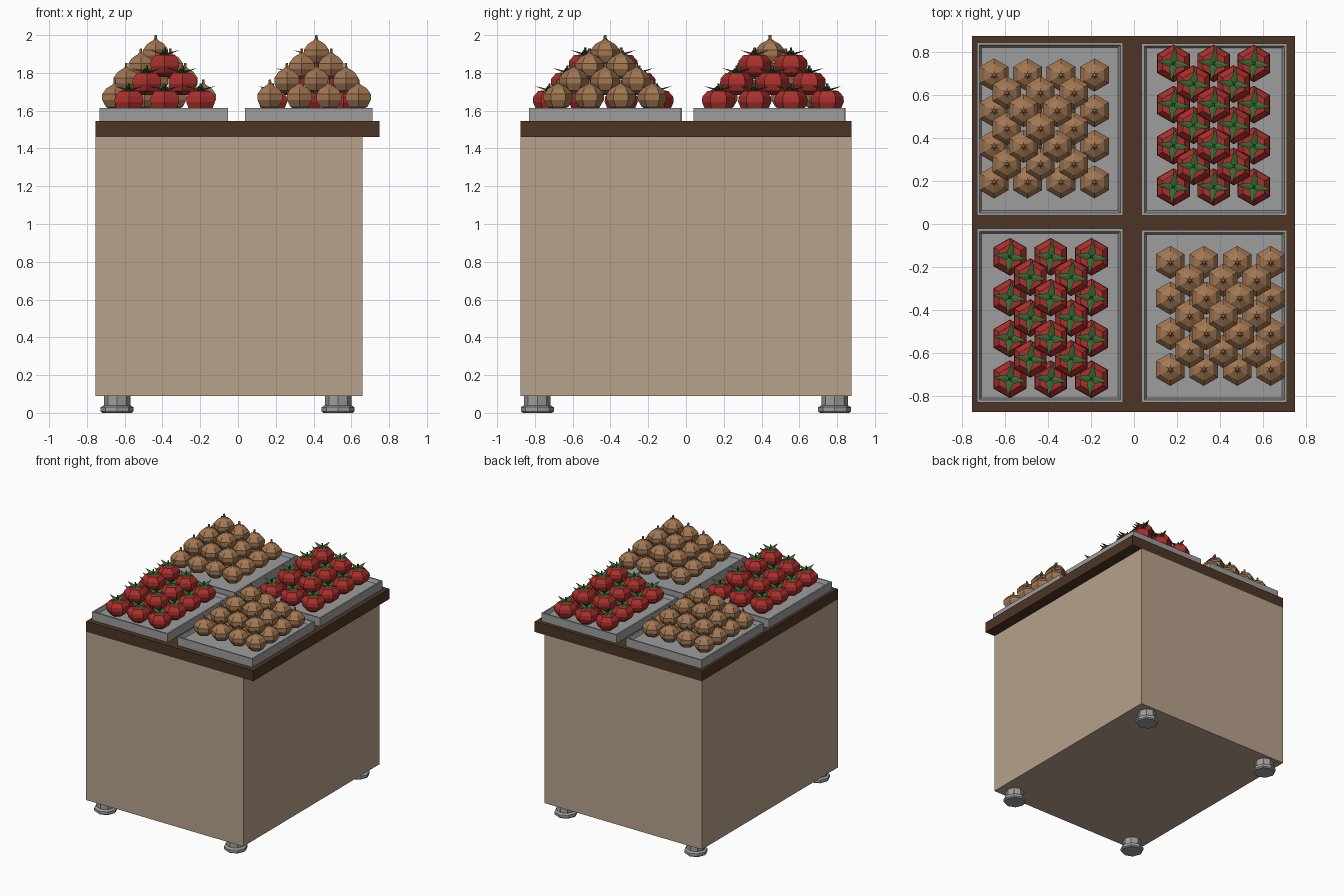
import bpy, bmesh, math
from mathutils import Vector

if "Cube" in bpy.data.objects:
    bpy.data.objects.remove(bpy.data.objects["Cube"])


def material(name, rgb):
    m = bpy.data.materials.new(name)
    m.diffuse_color = (*rgb, 1)
    m.use_nodes = True
    m.node_tree.nodes["Principled BSDF"].inputs["Base Color"].default_value = m.diffuse_color
    return m


BEIGE = material("beige_panel", (0.48, 0.36, 0.265))
BROWN = material("dark_wood", (0.075, 0.036, 0.018))
GREY = material("grey_metal", (0.34, 0.34, 0.34))
TAN = material("onion_skin", (0.36, 0.185, 0.085))
RED = material("tomato_red", (0.40, 0.03, 0.025))
GREEN = material("leaf_green", (0.04, 0.14, 0.035))


def finish(bm, name, mats):
    bmesh.ops.recalc_face_normals(bm, faces=bm.faces)
    me = bpy.data.meshes.new(name)
    bm.to_mesh(me)
    bm.free()
    for m in mats:
        me.materials.append(m)
    return me


def place(name, mesh, loc=(0, 0, 0)):
    ob = bpy.data.objects.new(name, mesh)
    ob.location = loc
    bpy.context.collection.objects.link(ob)
    return ob


def loft(bm, rings, mat=0):
    """Join rings of points with quads and cap both ends."""
    rows = [[bm.verts.new(p) for p in ring] for ring in rings]
    n = len(rows[0])
    faces = [bm.faces.new((a[i], a[(i + 1) % n], b[(i + 1) % n], b[i]))
             for a, b in zip(rows, rows[1:]) for i in range(n)]
    faces += [bm.faces.new(rows[0][::-1]), bm.faces.new(rows[-1])]
    for f in faces:
        f.material_index = mat


def lathe(bm, profile, sides, turn=0, mat=0):
    loft(bm, [[(r * math.cos(turn + math.tau * i / sides),
                r * math.sin(turn + math.tau * i / sides), z)
               for i in range(sides)] for r, z in profile], mat)


def rect(x0, x1, y0, y1, z, inset=0):
    return [(x0 + inset, y0 + inset, z), (x1 - inset, y0 + inset, z),
            (x1 - inset, y1 - inset, z), (x0 + inset, y1 - inset, z)]


def box(name, x0, x1, y0, y1, z0, z1, mat):
    bm = bmesh.new()
    loft(bm, [rect(x0, x1, y0, y1, z0), rect(x0, x1, y0, y1, z1)])
    place(name, finish(bm, name, [mat]))


# cabinet and overhanging counter
box("cabinet", -0.755, 0.66, -0.875, 0.875, 0.09, 1.46, BEIGE)
box("counter_top", -0.755, 0.75, -0.875, 0.875, 1.46, 1.545, BROWN)

# octagonal feet
bm = bmesh.new()
lathe(bm, [(0.078, 0), (0.087, 0.008), (0.087, 0.03), (0.07, 0.04), (0.07, 0.09)], 8)
foot = finish(bm, "foot", [GREY])
for x in (-0.64, 0.53):
    for y in (-0.787, 0.787):
        place("foot", foot, (x, y, 0))


# shallow trays with a raised rim
def tray(name, x0, x1, y0, y1):
    bm = bmesh.new()
    loft(bm, [rect(x0, x1, y0, y1, 1.545), rect(x0, x1, y0, y1, 1.613),
              rect(x0, x1, y0, y1, 1.613, 0.012), rect(x0, x1, y0, y1, 1.585, 0.022)])
    place(name, finish(bm, name, [GREY]))


tray("tray_back_left", -0.732, -0.052, 0.04, 0.845)
tray("tray_back_right", 0.036, 0.712, 0.04, 0.842)
tray("tray_front_left", -0.732, -0.052, -0.832, -0.022)
tray("tray_front_right", 0.036, 0.712, -0.832, -0.028)

# onion: hexagonal bulb with a pinched tip
bm = bmesh.new()
lathe(bm, [(0.02, -0.07), (0.055, -0.055), (0.077, -0.018), (0.077, 0.012),
           (0.052, 0.043), (0.02, 0.06), (0.009, 0.07), (0.007, 0.09)], 6, math.pi / 2, 0)
onion = finish(bm, "onion", [TAN])

# tomato: hexagonal fruit, four-pointed calyx and stem
bm = bmesh.new()
lathe(bm, [(0.035, -0.068), (0.072, -0.046), (0.088, -0.008), (0.085, 0.02),
           (0.058, 0.05), (0.015, 0.052)], 6, math.pi / 2, 0)
star = []
for i in range(8):
    a = math.radians(-8) + i * math.pi / 4
    r, z = ((0.08, 0.076), (0.026, 0.058))[i % 2]
    star.append(Vector((r * math.cos(a), r * math.sin(a), z)))
for dz in (0, -0.006):
    hub = bm.verts.new((0, 0, 0.058 + dz))
    tips = [bm.verts.new(p + Vector((0, 0, dz * (i % 2)))) for i, p in enumerate(star)]
    for i in range(8):
        bm.faces.new((hub, tips[i], tips[(i + 1) % 8])).material_index = 1
bmesh.ops.remove_doubles(bm, verts=bm.verts, dist=0.0001)
lathe(bm, [(0.008, 0.05), (0.006, 0.09)], 5, 0, 1)
tomato = finish(bm, "tomato", [RED, GREEN])


# stacked piles: each layer is one smaller in both directions
def pile(name, mesh, cx, cy, nx, ny, dx, dy, heights, shift=0):
    for k, z in enumerate(heights):
        for i in range(nx - k):
            for j in range(ny - k):
                x = cx + (i - (nx - k - 1) / 2) * dx + (shift if k else 0)
                place(name, mesh, (x, cy + (j - (ny - k - 1) / 2) * dy, z))


ONION_Z = (1.675, 1.762, 1.838, 1.91)
TOMATO_Z = (1.655, 1.75, 1.845)
pile("onion", onion, -0.418, 0.445, 4, 4, 0.156, 0.166, ONION_Z, -0.018)
pile("onion", onion, 0.403, -0.428, 4, 4, 0.156, 0.166, ONION_Z, 0.012)
pile("tomato", tomato, 0.371, 0.46, 3, 4, 0.187, 0.192, TOMATO_Z)
pile("tomato", tomato, -0.388, -0.438, 3, 4, 0.19, 0.19, TOMATO_Z)
